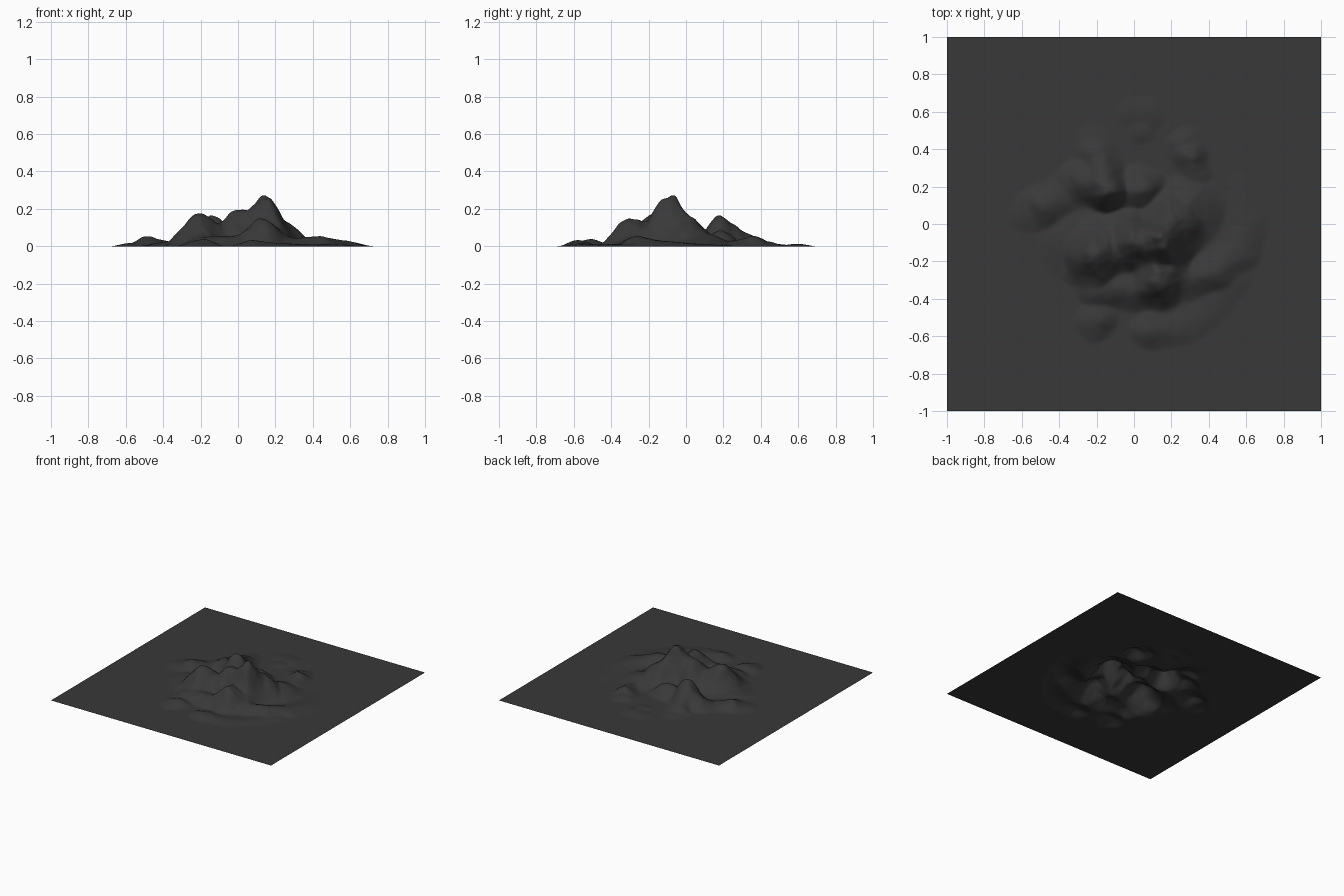
import bpy, bmesh
from mathutils import Vector, noise

# Ridge lines: (half width, [(x, y, height), ...]); a single point is a lone hill
RIDGES = [
    # main massif
    (0.20, [(-0.34, -0.11, 0.03), (-0.20, -0.16, 0.165), (-0.10, -0.12, 0.125), (0.0, -0.09, 0.195),
            (0.06, -0.10, 0.185), (0.14, -0.09, 0.24), (0.21, 0.0, 0.16), (0.29, 0.09, 0.07)]),
    # southern spurs
    (0.16, [(0.14, -0.09, 0.22), (0.16, -0.21, 0.115), (0.13, -0.30, 0.145)]),
    (0.13, [(-0.20, -0.17, 0.15), (-0.18, -0.34, 0.055), (0.0, -0.34, 0.06), (0.13, -0.30, 0.10)]),
    (0.12, [(0.13, -0.30, 0.09), (0.30, -0.29, 0.045), (0.45, -0.25, 0.056), (0.56, -0.15, 0.035),
            (0.60, 0.0, 0.02), (0.57, 0.2, 0.008)]),
    # low southern rim
    (0.10, [(0.54, -0.30, 0.015), (0.40, -0.48, 0.012), (0.22, -0.57, 0.018), (0.07, -0.57, 0.035)]),
    (0.12, [(-0.20, -0.51, 0.04)]),
    # northern ridge
    (0.12, [(-0.57, 0.06, 0.02), (-0.48, 0.09, 0.055), (-0.37, 0.17, 0.025), (-0.27, 0.23, 0.07),
            (-0.14, 0.18, 0.148), (-0.05, 0.17, 0.07), (0.05, 0.19, 0.085)]),
    (0.12, [(-0.14, 0.18, 0.13), (-0.16, 0.25, 0.115), (-0.20, 0.37, 0.055), (-0.21, 0.43, 0.02)]),
    # outlying hills
    (0.10, [(0.27, 0.42, 0.03), (0.30, 0.36, 0.06), (0.32, 0.27, 0.035)]),
    (0.10, [(-0.02, 0.60, 0.012), (0.08, 0.59, 0.015)]),
    (0.08, [(0.03, 0.49, 0.015)]),
]


def ridge_height(x, y, width, pts):
    best = 0.0
    for a, b in zip(pts, pts[1:] or pts):
        ex, ey = b[0] - a[0], b[1] - a[1]
        length2 = ex * ex + ey * ey
        t = ((x - a[0]) * ex + (y - a[1]) * ey) / length2 if length2 else 0.0
        t = min(1.0, max(0.0, t))
        dx, dy = x - a[0] - t * ex, y - a[1] - t * ey
        d = (dx * dx + dy * dy + 0.0003) ** 0.5 - 0.0173
        u = max(0.0, 1.0 - d / width)
        profile = 0.45 * u + 0.55 * u * u * (3 - 2 * u)
        best = max(best, (a[2] + t * (b[2] - a[2])) * profile)
    return best


def terrain(x, y):
    # slight warp gives the ridges a natural outline
    p = Vector((x * 7, y * 7, 3.1))
    wx = x + 0.018 * noise.noise(p)
    wy = y + 0.018 * noise.noise(p + Vector((5.2, 1.3, 8.7)))
    h = sum(ridge_height(wx, wy, w, pts) ** 4 for w, pts in RIDGES) ** 0.25
    rough = 1.0 + 0.10 * noise.noise(p * 2) + 0.05 * noise.noise(p * 4)
    # sink the toes of the hills into the plain
    return max(0.0, h * rough - 0.003)


# Square plain with the mountains raised from it
bm = bmesh.new()
bmesh.ops.create_grid(bm, x_segments=160, y_segments=160, size=1.0)
for v in bm.verts:
    if v.co.xy.length < 0.8:
        v.co.z = terrain(v.co.x, v.co.y)
for f in bm.faces:
    f.smooth = True
mesh = bpy.data.meshes.new("landscape")
bm.to_mesh(mesh)
bm.free()
land = bpy.data.objects.new("landscape", mesh)
bpy.context.collection.objects.link(land)

# Dark rock
mat = bpy.data.materials.new("dark_rock")
mat.diffuse_color = (0.04, 0.04, 0.04, 1)
mesh.materials.append(mat)
